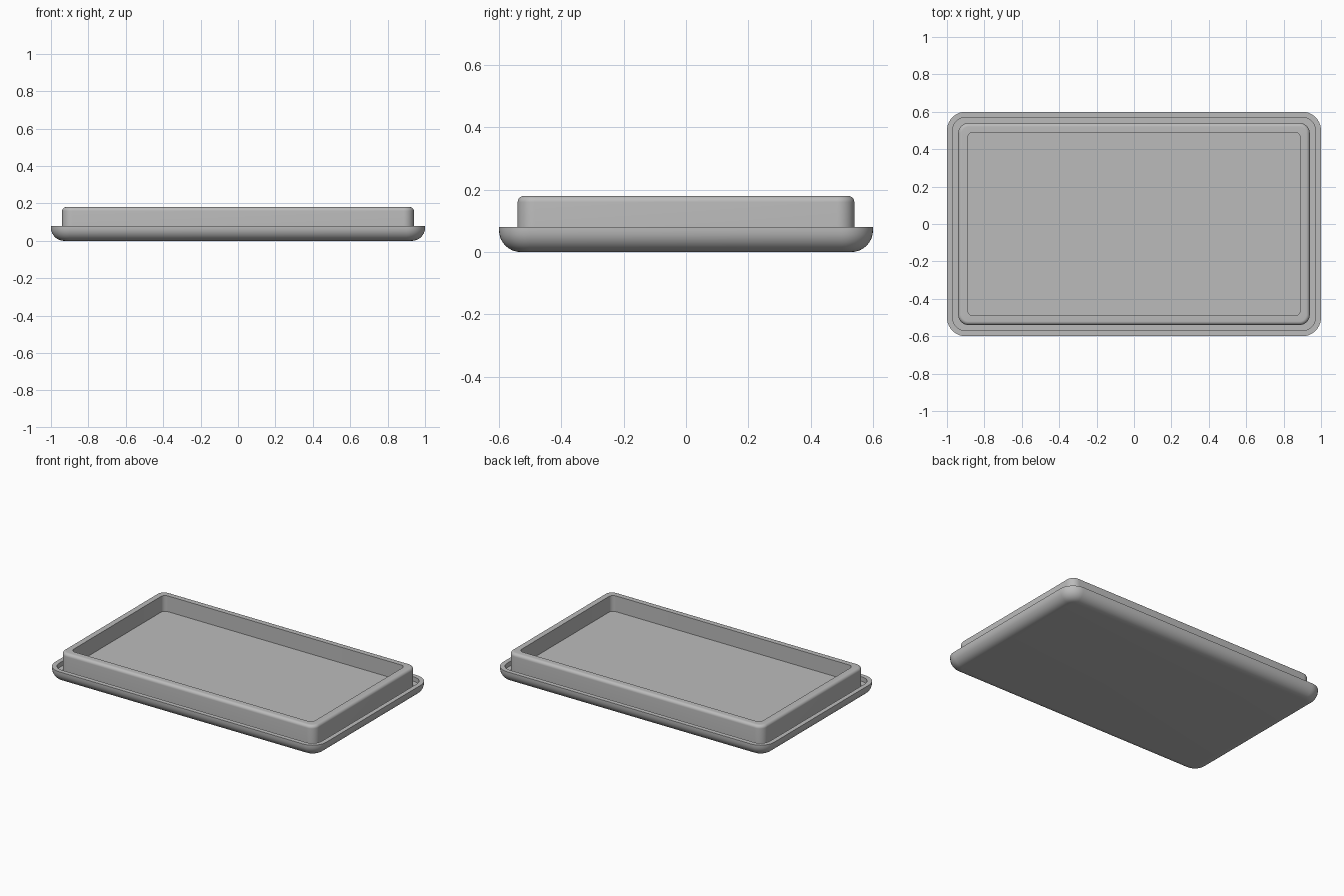
import bpy, bmesh
from math import sin, cos, pi, radians

cube = bpy.data.objects.get("Cube")
if cube:
    bpy.data.objects.remove(cube, do_unlink=True)

HALF_X, HALF_Y = 1.0, 0.6
CORNER_STEPS = 10

grey = bpy.data.materials.new("plain grey")
grey.use_nodes = True
colour = (0.5, 0.5, 0.5, 1)
grey.diffuse_color = colour
grey.node_tree.nodes["Principled BSDF"].inputs["Base Color"].default_value = colour


def ring(bm, inset, z, radius):
    """Rounded rectangle of vertices, inset from the outer size."""
    verts = []
    cx, cy = HALF_X - inset - radius, HALF_Y - inset - radius
    for q, (sx, sy) in enumerate([(1, 1), (-1, 1), (-1, -1), (1, -1)]):
        for i in range(CORNER_STEPS + 1):
            a = (q + i / CORNER_STEPS) * pi / 2
            verts.append(bm.verts.new((sx * cx + radius * cos(a), sy * cy + radius * sin(a), z)))
    return verts


def fillet(inset, z, size, radius, top):
    """Quarter-round steps of the wall profile, from bottom to top."""
    steps = []
    for i in range(9):
        a = i / 8 * pi / 2
        if top:
            d, h = size * (1 - cos(a)), z - size * (1 - sin(a))
        else:
            d, h = size * (1 - sin(a)), z + size * (1 - cos(a))
        steps.append((inset + d, h, max(radius - d, 0.012)))
    return steps


# Profile: rounded underside, rim, groove, raised wall, recessed floor
profile = fillet(0, 0, 0.07, 0.1, False)
profile += [(0, 0.08, 0.1), (0.03, 0.08, 0.07), (0.03, 0.05, 0.07), (0.06, 0.05, 0.055)]
profile += fillet(0.06, 0.18, 0.02, 0.055, True)
profile += [(0.11, 0.18, 0.03), (0.11, 0.075, 0.03)]

bm = bmesh.new()
rings = [ring(bm, *p) for p in profile]
for low, high in zip(rings, rings[1:]):
    n = len(low)
    for i in range(n):
        j = (i + 1) % n
        bm.faces.new((low[i], low[j], high[j], high[i]))
bm.faces.new(rings[0][::-1])
bm.faces.new(rings[-1])
bmesh.ops.recalc_face_normals(bm, faces=bm.faces[:])
mesh = bpy.data.meshes.new("tray_lid")
bm.to_mesh(mesh)
bm.free()
mesh.materials.append(grey)

lid = bpy.data.objects.new("tray_lid", mesh)
bpy.context.collection.objects.link(lid)
bpy.ops.object.select_all(action="DESELECT")
lid.select_set(True)
bpy.context.view_layer.objects.active = lid
bpy.ops.object.shade_smooth_by_angle(angle=radians(30))
